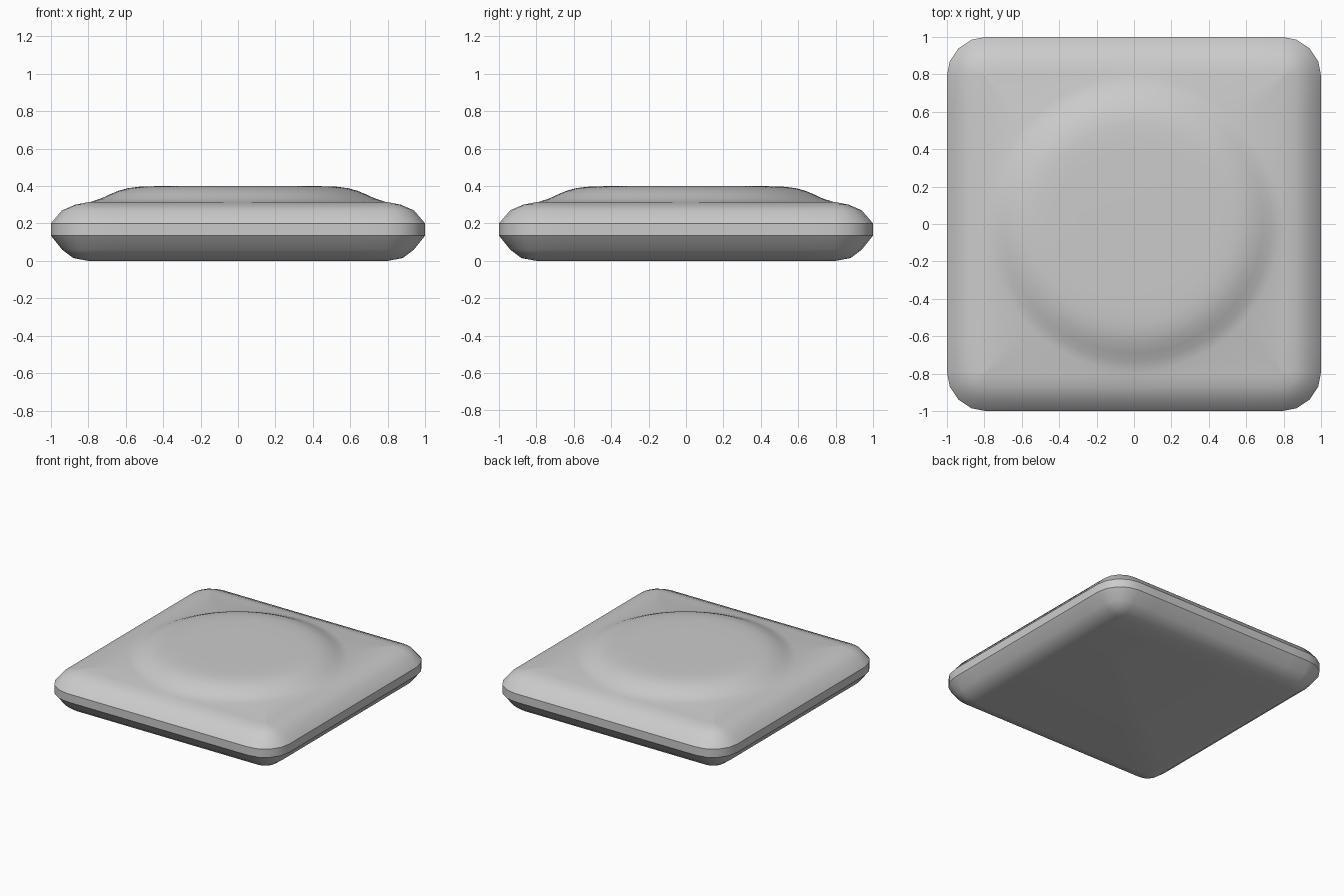
import bpy
import bmesh
import math

cube = bpy.data.objects.get("Cube")
if cube:
    bpy.data.objects.remove(cube, do_unlink=True)

CORNER = 0.79      # centre of the rounded corners
ARC_STEPS = 4
SIDE_STEPS = 14


def rounded_square(half, z):
    """Ring of points around a square with rounded corners."""
    r = half - CORNER
    ring = []
    for quarter in range(4):
        pts = []
        for i in range(SIDE_STEPS):
            a = math.radians(-45 + 90 * i / SIDE_STEPS)
            if i == 0:
                pts.append((half, -CORNER))
            else:
                pts.append((half, CORNER * math.tan(a)))
        for i in range(ARC_STEPS):
            a = math.pi / 2 * i / ARC_STEPS
            pts.append((CORNER + r * math.cos(a), CORNER + r * math.sin(a)))
        c, s = round(math.cos(quarter * math.pi / 2)), round(math.sin(quarter * math.pi / 2))
        ring += [(c * x - s * y, s * x + c * y, z) for x, y in pts]
    return ring


def circle(radius, z):
    """Circular ring with the same point count as the rounded square."""
    ring = []
    for x, y, _ in rounded_square(1, z):
        d = math.hypot(x, y)
        ring.append((radius * x / d, radius * y / d, z))
    return ring


# Cushion edge from the underside up, then the raised round top
edge = [(0.80, 0), (0.88, 0.015), (0.94, 0.06), (1, 0.135),
        (1, 0.2), (0.94, 0.27), (0.87, 0.3), (0.80, 0.314)]
dome = [(0.785, 0.316), (0.73, 0.334), (0.69, 0.353), (0.64, 0.374),
        (0.59, 0.388), (0.53, 0.396), (0.44, 0.399), (0.3, 0.4)]
rings = [rounded_square(*p) for p in edge] + [circle(*p) for p in dome]

bm = bmesh.new()
loops = [[bm.verts.new(p) for p in ring] for ring in rings]
count = len(loops[0])
for low, high in zip(loops, loops[1:]):
    for i in range(count):
        j = (i + 1) % count
        bm.faces.new((low[i], low[j], high[j], high[i]))
bm.faces.new(loops[0][::-1])
bm.faces.new(loops[-1])
bmesh.ops.recalc_face_normals(bm, faces=bm.faces[:])

mesh = bpy.data.meshes.new("cushion")
bm.to_mesh(mesh)
bm.free()
cushion = bpy.data.objects.new("cushion", mesh)
bpy.context.collection.objects.link(cushion)

# Plain grey
grey = bpy.data.materials.new("light_grey")
grey.use_nodes = True
colour = (0.6, 0.6, 0.6, 1)
grey.diffuse_color = colour
grey.node_tree.nodes["Principled BSDF"].inputs["Base Color"].default_value = colour
mesh.materials.append(grey)

bpy.context.view_layer.objects.active = cushion
cushion.select_set(True)
bpy.ops.object.shade_smooth_by_angle(angle=math.radians(32))
